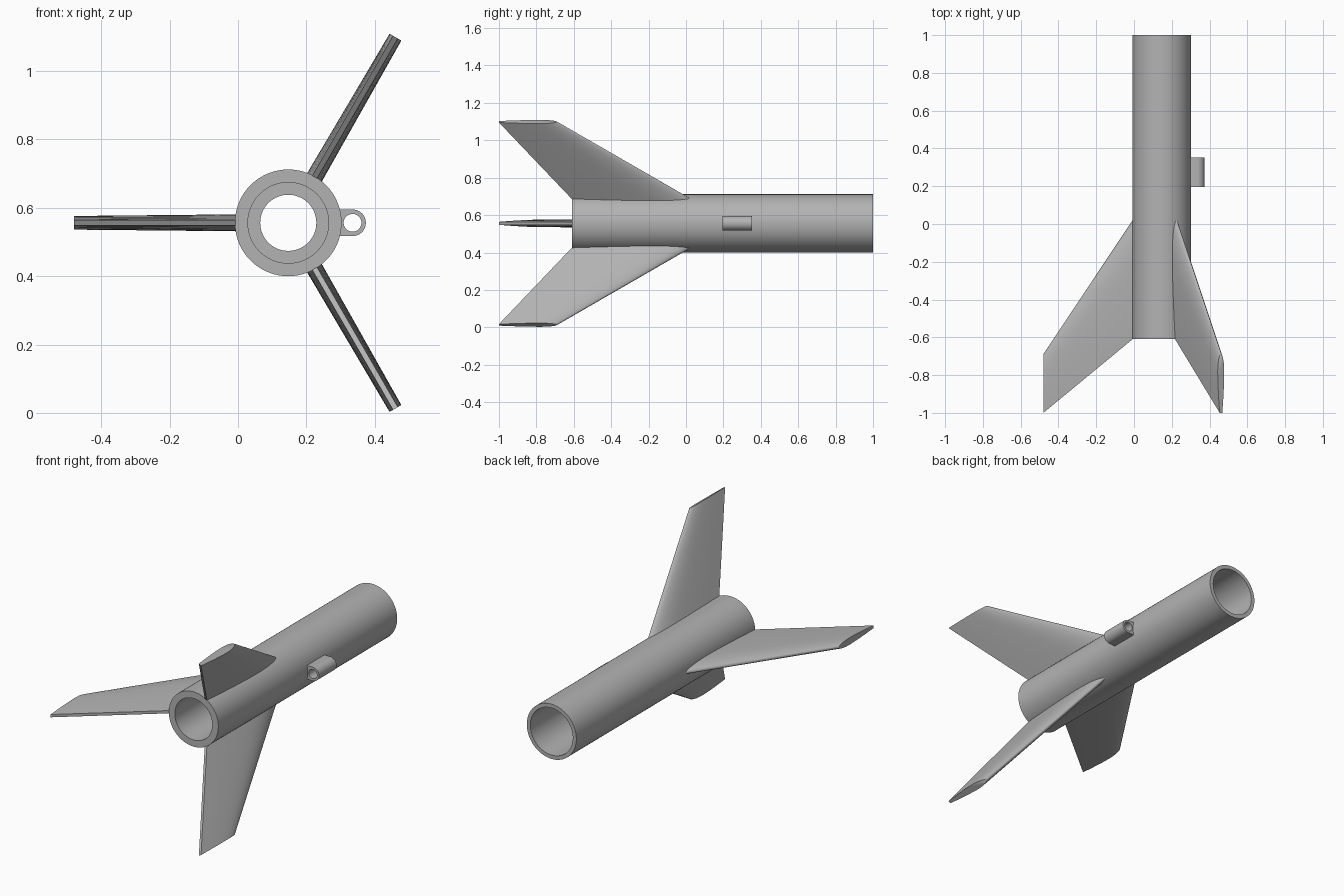
import bpy, bmesh, math
from mathutils import Matrix, Vector

if "Cube" in bpy.data.objects:
    bpy.data.objects.remove(bpy.data.objects["Cube"])

CX, CZ = 0.147, 0.556      # tube axis, running along y
R = 0.156                  # tube outer radius

gray = bpy.data.materials.new("plain_gray")
gray.diffuse_color = (0.45, 0.45, 0.45, 1)
gray.use_nodes = True
gray.node_tree.nodes["Principled BSDF"].inputs["Base Color"].default_value = gray.diffuse_color


def make_object(name, bm, angle=35):
    bmesh.ops.recalc_face_normals(bm, faces=bm.faces)
    mesh = bpy.data.meshes.new(name)
    bm.to_mesh(mesh)
    bm.free()
    mesh.materials.append(gray)
    obj = bpy.data.objects.new(name, mesh)
    bpy.context.collection.objects.link(obj)
    obj.location = (CX, 0, CZ)
    bpy.ops.object.select_all(action='DESELECT')
    obj.select_set(True)
    bpy.context.view_layer.objects.active = obj
    bpy.ops.object.shade_smooth_by_angle(angle=math.radians(angle))
    return obj


def loft(bm, loops, closed=False):
    """Skin a list of equal-length vertex loops; closed joins last to first."""
    rings = [[bm.verts.new(p) for p in loop] for loop in loops]
    n = len(rings[0])
    for k in range(len(rings) if closed else len(rings) - 1):
        a, b = rings[k], rings[(k + 1) % len(rings)]
        for i in range(n):
            j = (i + 1) % n
            bm.faces.new((a[i], a[j], b[j], b[i]))
    return rings


def circle(r, y, n, x=0.0):
    return [Vector((x + r * math.cos(2 * math.pi * i / n), y,
                    r * math.sin(2 * math.pi * i / n))) for i in range(n)]


# Body tube: outer skin, motor bore, thrust stop ring and thin front bore
profile = [(R, -0.61), (R, 1.0), (0.134, 1.0), (0.134, 0.36),
           (0.082, 0.36), (0.082, 0.29), (0.118, 0.29), (0.118, -0.61)]
bm = bmesh.new()
loft(bm, [circle(r, y, 96) for r, y in profile], closed=True)
make_object("body_tube", bm)


# Fins: swept, tapered aerofoil sections with a blunt trailing edge
def fin_section(radius, lead, trail, half, edge):
    steps = 14
    upper = []
    for i in range(steps + 1):
        t = (i / steps) ** 2           # dense near the leading edge
        if t < 0.3:
            h = half * math.sqrt(max(0, 1 - (1 - t / 0.3) ** 2))
        else:
            h = edge + (half - edge) * (1 - ((t - 0.3) / 0.7) ** 1.6)
        upper.append((lead + (trail - lead) * t, h))
    lower = [(y, -h) for y, h in reversed(upper[1:])]
    return [Vector((radius, y, h)) for y, h in upper + lower]


for name, deg in (("left_fin", 180), ("upper_fin", 60), ("lower_fin", -60)):
    bm = bmesh.new()
    rings = loft(bm, [fin_section(0.135, 0.05, -0.594, 0.025, 0.008),
                      fin_section(0.627, -0.69, -1.0, 0.02, 0.008)])
    for ring in rings:
        bm.faces.new(ring)
    bm.transform(Matrix.Rotation(math.radians(-deg), 4, 'Y'))
    make_object(name, bm, 40)


# Launch lug: round outside, square foot set into the tube, drilled through
def lug_outline(y, n=32, r=0.039, foot=0.045):
    pts = []
    for i in range(n):
        a = 2 * math.pi * i / n
        c, s = math.cos(a), math.sin(a)
        if c < -1e-6:
            m = max(abs(c), abs(s))
            pts.append(Vector((0.188 + foot * c / m, y, r * s / m)))
        else:
            pts.append(Vector((0.188 + r * c, y, r * s)))
    return pts


bm = bmesh.new()
y0, y1 = 0.195, 0.353
loft(bm, [lug_outline(y0), lug_outline(y1),
          circle(0.026, y1, 32, 0.188), circle(0.026, y0, 32, 0.188)], closed=True)
make_object("launch_lug", bm)
